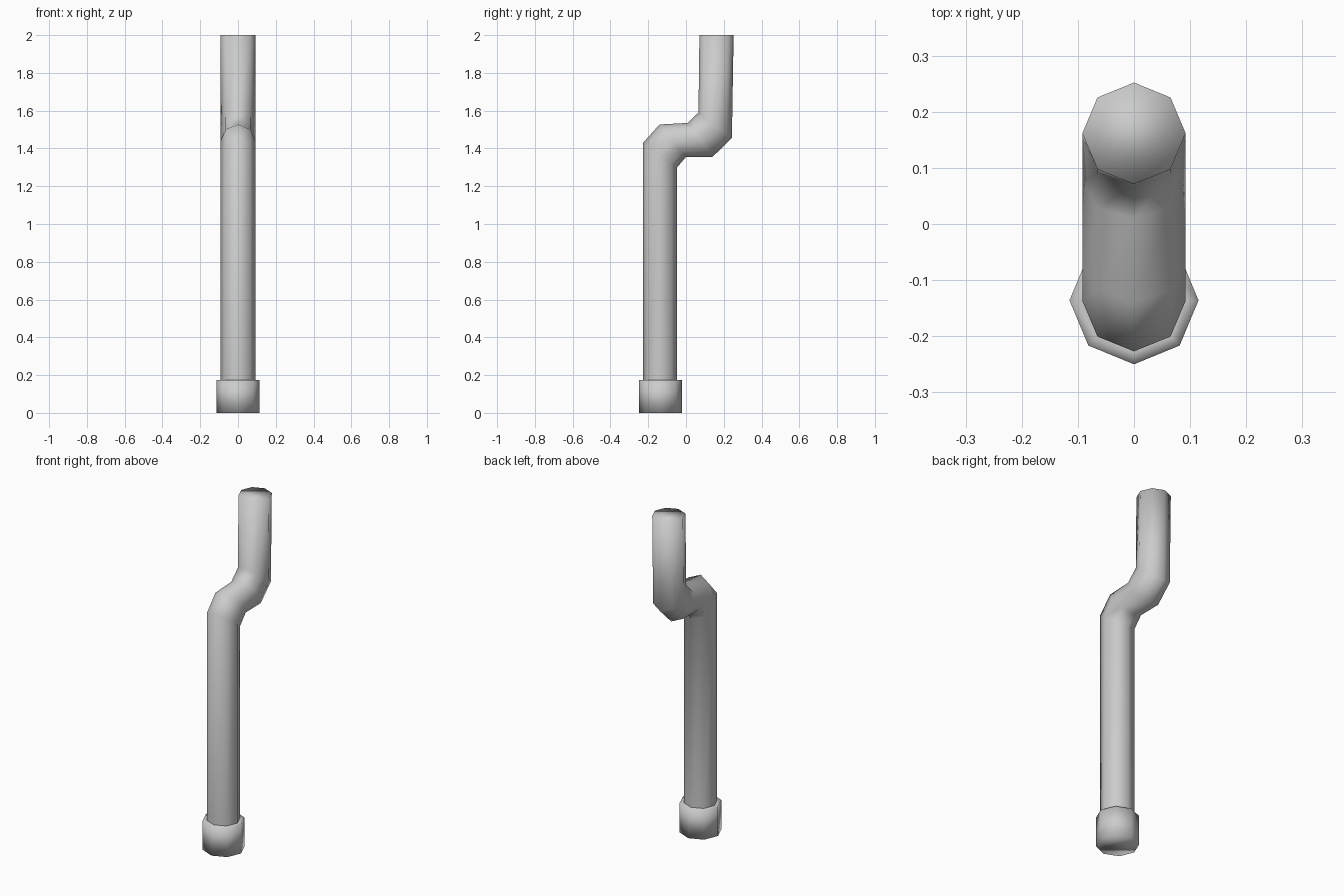
import bpy, bmesh, math

if "Cube" in bpy.data.objects:
    bpy.data.objects.remove(bpy.data.objects["Cube"])

SIDES = 8


def loft(name, rings, cap_start=False, cap_end=False):
    """Skin 8-sided rings; each ring is (front y, front z, back y, back z, x radius)."""
    bm = bmesh.new()
    loops = []
    for y0, z0, y1, z1, rx in rings:
        loop = []
        for i in range(SIDES):
            a = 2 * math.pi * i / SIDES
            t = (1 + math.sin(a)) / 2
            loop.append(bm.verts.new((rx * math.cos(a), y0 + (y1 - y0) * t, z0 + (z1 - z0) * t)))
        loops.append(loop)
    for low, high in zip(loops, loops[1:]):
        for i in range(SIDES):
            j = (i + 1) % SIDES
            bm.faces.new((low[i], low[j], high[j], high[i]))
    if cap_start:
        bm.faces.new(loops[0][::-1])
    if cap_end:
        bm.faces.new(loops[-1])
    for f in bm.faces:
        f.smooth = True
    mesh = bpy.data.meshes.new(name)
    bm.to_mesh(mesh)
    bm.free()
    obj = bpy.data.objects.new(name, mesh)
    bpy.context.collection.objects.link(obj)
    return obj


R = 0.092

# Bent pipe: long lower run, two mitred elbows, short upper run
loft("bent_pipe", [
    (-0.227, 0.175, -0.047, 0.175, R),
    (-0.227, 1.43, -0.047, 1.30, R),
    (-0.14, 1.527, 0.0, 1.355, R),
    (0.01, 1.535, 0.14, 1.355, R),
    (0.066, 1.59, 0.243, 1.455, R),
    (0.071, 2.0, 0.252, 2.0, R),
], cap_end=True)

# Wider collar at the foot, stepping in to the pipe
loft("base_collar", [
    (-0.25, 0.0, -0.022, 0.0, 0.115),
    (-0.25, 0.175, -0.022, 0.175, 0.115),
    (-0.227, 0.175, -0.047, 0.175, R),
], cap_start=True)
